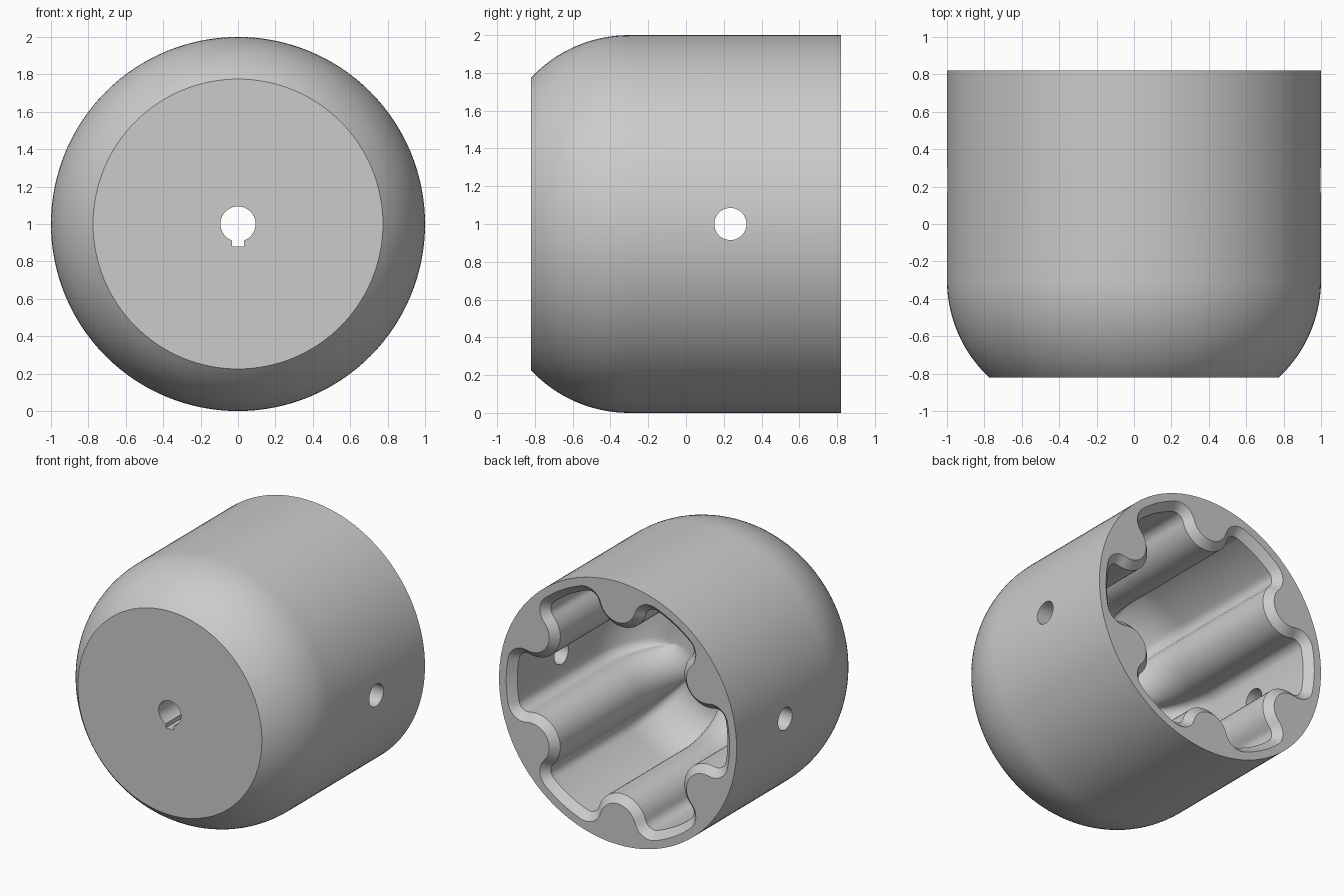
import bpy, bmesh
from math import sin, cos, pi, acos, asin, sqrt, atan2, radians

CENTRE_Z = 1.0
FRONT, BACK = -0.82, 0.82

cube = bpy.data.objects.get("Cube")
if cube:
    bpy.data.objects.remove(cube, do_unlink=True)

grey = bpy.data.materials.new("plain grey")
grey.use_nodes = True
colour = (0.6, 0.6, 0.6, 1)
grey.diffuse_color = colour
grey.node_tree.nodes["Principled BSDF"].inputs["Base Color"].default_value = colour


def loft(name, rings):
    """Skin a closed solid through rings of points."""
    bm = bmesh.new()
    loops = [[bm.verts.new(p) for p in ring] for ring in rings]
    n = len(loops[0])
    for a, b in zip(loops, loops[1:]):
        for i in range(n):
            j = (i + 1) % n
            bm.faces.new((a[i], a[j], b[j], b[i]))
    bm.faces.new(loops[0])
    bm.faces.new(loops[-1])
    bmesh.ops.recalc_face_normals(bm, faces=bm.faces)
    mesh = bpy.data.meshes.new(name)
    bm.to_mesh(mesh)
    bm.free()
    mesh.materials.append(grey)
    obj = bpy.data.objects.new(name, mesh)
    bpy.context.collection.objects.link(obj)
    return obj


def place(outline, y, scale=1.0):
    """Stand a flat outline across the long axis."""
    return [(u * scale, y, CENTRE_Z + v * scale) for u, v in outline]


def arc(cx, cy, r, start, end, steps):
    angles = [start + (end - start) * i / steps for i in range(steps + 1)]
    return [(cx + r * cos(a), cy + r * sin(a)) for a in angles]


def fluted_outline(inset):
    """Six rounded lobes parted by round-nosed ribs."""
    outer, rib, fillet, rib_dist = 0.94, 0.15, 0.13, 0.84
    q, span, step = outer - fillet, rib + fillet, pi / 6
    delta = acos((rib_dist**2 + q**2 - span**2) / (2 * rib_dist * q))
    alpha = step - delta
    fx, fy = q * cos(alpha), q * sin(alpha)
    bx, by = rib_dist * cos(step), rib_dist * sin(step)
    toward = atan2(by - fy, bx - fx)
    half = arc(0, 0, outer - inset, 0, alpha, 5)
    half += arc(fx, fy, fillet - inset, alpha, toward, 10)[1:]
    half += arc(bx, by, rib + inset, toward + pi, step + pi, 10)[1:]
    lobe = [(u, -v) for u, v in reversed(half[1:])] + half[:-1]
    points = []
    for k in range(6):
        c, s = cos(k * pi / 3), sin(k * pi / 3)
        points += [(u * c - v * s, u * s + v * c) for u, v in lobe]
    return points


# Outer shell: straight barrel with a rounded shoulder and flat front
circle = arc(0, 0, 1, 0, 2 * pi, 128)[:-1]
round_r, shoulder_y = 0.713, -0.30
last = asin((shoulder_y - FRONT) / round_r)
rings = [place(circle, BACK), place(circle, 0.3)]
for i in range(17):
    t = last * i / 16
    rings.append(place(circle, shoulder_y - round_r * sin(t),
                       1 - round_r * (1 - cos(t))))
housing = loft("fluted_housing", rings)

# Fluted cavity with a chamfered mouth and rounded end
chamfer, lip = 0.055, 0.02
inner = fluted_outline(chamfer)
rings = [place(fluted_outline(-lip), BACK + lip), place(inner, BACK - chamfer)]
for i in range(13):
    t = pi / 2 * i / 12
    rings.append(place(inner, -0.18 - 0.4 * sin(t), 1 - 0.36 * (1 - cos(t))))
cavity = loft("cavity_cutter", rings)

# Shaft bore with a keyway below
bore_r, key_w, key_z = 0.094, 0.033, -0.12
gap = asin(key_w / bore_r)
keyhole = arc(0, 0, bore_r, -pi / 2 + gap, 1.5 * pi - gap, 40)
keyhole += [(-key_w, key_z), (key_w, key_z)]
bore = loft("bore_cutter", [place(keyhole, -1), place(keyhole, -0.4)])

# Cross hole through both side walls
pin = arc(0.235, CENTRE_Z, 0.085, 0, 2 * pi, 40)[:-1]
cross = loft("cross_hole_cutter", [[(x, y, z) for y, z in pin] for x in (-1.2, 1.2)])

for cutter in (cavity, bore, cross):
    cutter.hide_render = True
    mod = housing.modifiers.new(cutter.name, "BOOLEAN")
    mod.operation = "DIFFERENCE"
    mod.solver = "EXACT"
    mod.object = cutter

# Bake the cuts, then drop the cutters
graph = bpy.context.evaluated_depsgraph_get()
cut_mesh = bpy.data.meshes.new_from_object(housing.evaluated_get(graph))
housing.modifiers.clear()
housing.data = cut_mesh
for cutter in (cavity, bore, cross):
    bpy.data.objects.remove(cutter, do_unlink=True)

bpy.ops.object.select_all(action="DESELECT")
housing.select_set(True)
bpy.context.view_layer.objects.active = housing
bpy.ops.object.shade_smooth_by_angle(angle=radians(30))
